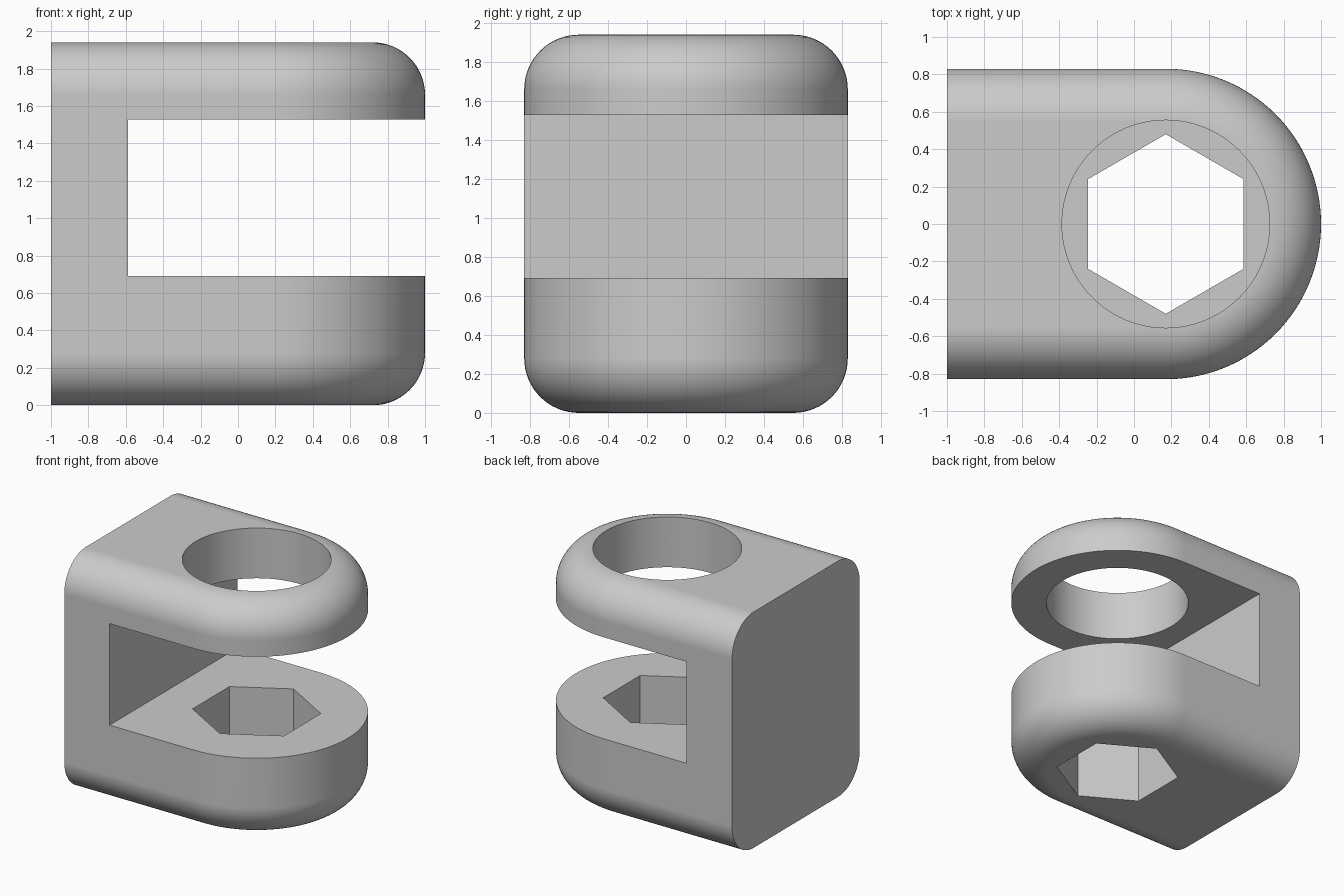
import bpy, bmesh
from math import sin, cos, pi, radians
from mathutils import Matrix

cube = bpy.data.objects.get("Cube")
if cube:
    bpy.data.objects.remove(cube, do_unlink=True)

RADIUS, FILLET, HEIGHT = 0.83, 0.28, 1.94
BACK, AXIS = -1.0, 0.17          # flat back plane and bore axis along x
SLOT_BACK, SLOT_LOW, SLOT_HIGH = -0.587, 0.692, 1.527

grey = bpy.data.materials.new("plain_grey")
grey.use_nodes = True
colour = (0.6, 0.6, 0.6, 1)
grey.diffuse_color = colour
grey.node_tree.nodes["Principled BSDF"].inputs["Base Color"].default_value = colour


def make_object(name, bm):
    bmesh.ops.recalc_face_normals(bm, faces=bm.faces)
    mesh = bpy.data.meshes.new(name)
    bm.to_mesh(mesh)
    bm.free()
    mesh.materials.append(grey)
    obj = bpy.data.objects.new(name, mesh)
    bpy.context.collection.objects.link(obj)
    return obj


def outline(r, z, steps=64):
    """D-shaped plan: flat back, straight sides, round nose."""
    arc = [(AXIS + r * cos(a), r * sin(a), z)
           for a in (-pi / 2 + pi * i / steps for i in range(steps + 1))]
    return [(BACK, -r, z)] + arc + [(BACK, r, z)]


def prism(name, sides, r, low, high, turn=0):
    bm = bmesh.new()
    place = Matrix.Translation((AXIS, 0, (low + high) / 2)) @ Matrix.Rotation(turn, 4, "Z")
    bmesh.ops.create_cone(bm, cap_ends=True, segments=sides, radius1=r, radius2=r,
                          depth=high - low, matrix=place)
    return make_object(name, bm)


# Body: stacked outlines with quarter-round top and bottom edges
steps = 16
quarter = [pi / 2 * i / steps for i in range(steps + 1)]
levels = [(RADIUS - FILLET * (1 - sin(a)), FILLET * (1 - cos(a))) for a in quarter]
levels += [(r, HEIGHT - z) for r, z in reversed(levels)]
bm = bmesh.new()
rings = [[bm.verts.new(p) for p in outline(r, z)] for r, z in levels]
for low, high in zip(rings, rings[1:]):
    for i in range(len(low) - 1):
        bm.faces.new((low[i], low[i + 1], high[i + 1], high[i]))
bm.faces.new(rings[0])
bm.faces.new(rings[-1])
bm.faces.new([ring[0] for ring in rings] + [ring[-1] for ring in reversed(rings)])
body = make_object("clevis_body", bm)

# Cutters: slot between the arms, round bore above, hexagonal socket below
bm = bmesh.new()
bmesh.ops.create_cube(bm, size=1)
bmesh.ops.scale(bm, vec=(2, 2, SLOT_HIGH - SLOT_LOW), verts=bm.verts)
bmesh.ops.translate(bm, vec=(SLOT_BACK + 1, 0, (SLOT_HIGH + SLOT_LOW) / 2), verts=bm.verts)
cutters = [
    make_object("slot_cutter", bm),
    prism("bore_cutter", 96, 0.555, 1.2, 2.2),
    prism("hexagon_cutter", 6, 0.48, -0.2, 1.0),
]

bpy.ops.object.select_all(action="DESELECT")
bpy.context.view_layer.objects.active = body
body.select_set(True)
for cutter in cutters:
    cutter.hide_render = True
    cut = body.modifiers.new(cutter.name, "BOOLEAN")
    cut.operation, cut.solver, cut.object = "DIFFERENCE", "EXACT", cutter
    bpy.ops.object.modifier_apply(modifier=cut.name)
for cutter in cutters:
    bpy.data.objects.remove(cutter, do_unlink=True)

# Smooth rounds with crisp cut edges and even flat faces
bpy.ops.object.shade_smooth_by_angle(angle=radians(30))
even = body.modifiers.new("even_normals", "WEIGHTED_NORMAL")
even.keep_sharp = True
